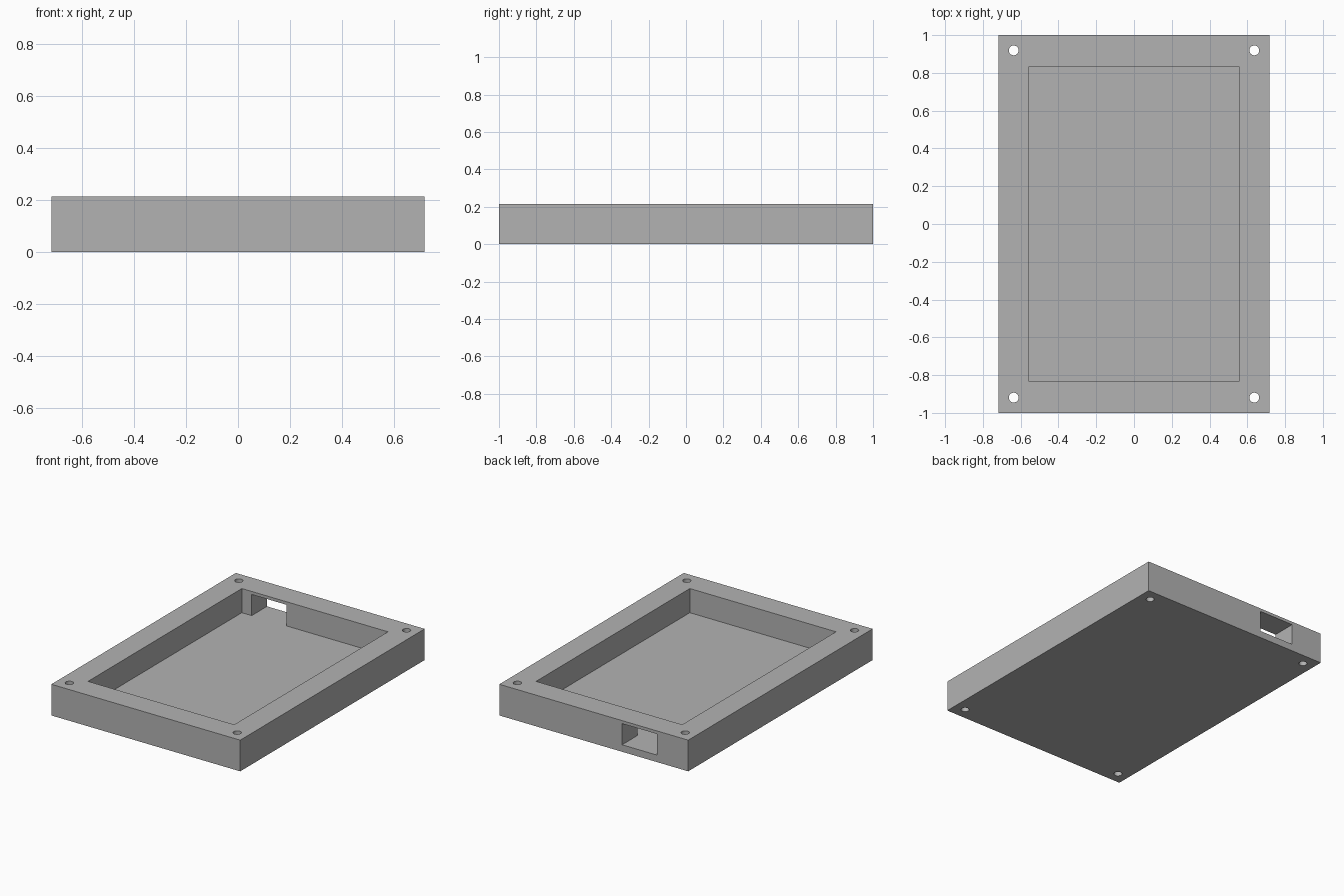
import bpy
import bmesh
from mathutils import Matrix, Vector

if "Cube" in bpy.data.objects:
    bpy.data.objects.remove(bpy.data.objects["Cube"], do_unlink=True)

HALF_X, HALF_Y, HEIGHT = 0.717, 1.0, 0.214
POCKET_X, POCKET_Y, FLOOR = 0.555, 0.834, 0.048
HOLE_X, HOLE_Y, HOLE_R = 0.637, 0.919, 0.026

grey = bpy.data.materials.new("plain grey")
grey.use_nodes = True
colour = (0.45, 0.45, 0.45, 1)
grey.diffuse_color = colour
grey.node_tree.nodes["Principled BSDF"].inputs["Base Color"].default_value = colour


def new_object(name, bm):
    mesh = bpy.data.meshes.new(name)
    bm.to_mesh(mesh)
    bm.free()
    mesh.materials.append(grey)
    obj = bpy.data.objects.new(name, mesh)
    bpy.context.collection.objects.link(obj)
    return obj


def box(name, low, high):
    low, high = Vector(low), Vector(high)
    bm = bmesh.new()
    bmesh.ops.create_cube(bm, size=1, matrix=Matrix.Translation((low + high) / 2)
                          @ Matrix.Diagonal((*(high - low), 1)))
    return new_object(name, bm)


def cut(target, cutter):
    mod = target.modifiers.new(cutter.name, "BOOLEAN")
    mod.operation = "DIFFERENCE"
    mod.solver = "EXACT"
    mod.object = cutter
    bpy.context.view_layer.objects.active = target
    bpy.ops.object.modifier_apply(modifier=mod.name)
    bpy.data.objects.remove(cutter, do_unlink=True)


# Solid block
tray = box("case_tray", (-HALF_X, -HALF_Y, 0), (HALF_X, HALF_Y, HEIGHT))

# Open pocket
cut(tray, box("pocket_cutter", (-POCKET_X, -POCKET_Y, FLOOR),
              (POCKET_X, POCKET_Y, HEIGHT + 0.1)))

# Cable opening through the back wall, level with the pocket floor
cut(tray, box("cable_opening_cutter", (-0.48, POCKET_Y - 0.1, FLOOR),
              (-0.215, HALF_Y + 0.1, 0.193)))

# Screw holes through the four corners
bm = bmesh.new()
for sx in (-1, 1):
    for sy in (-1, 1):
        bmesh.ops.create_cone(
            bm, cap_ends=True, segments=32, radius1=HOLE_R, radius2=HOLE_R, depth=1,
            matrix=Matrix.Translation((sx * HOLE_X, sy * HOLE_Y, 0)))
cut(tray, new_object("screw_hole_cutter", bm))

# Round hole walls, sharp block edges
tray.select_set(True)
bpy.context.view_layer.objects.active = tray
bpy.ops.object.shade_smooth_by_angle()
